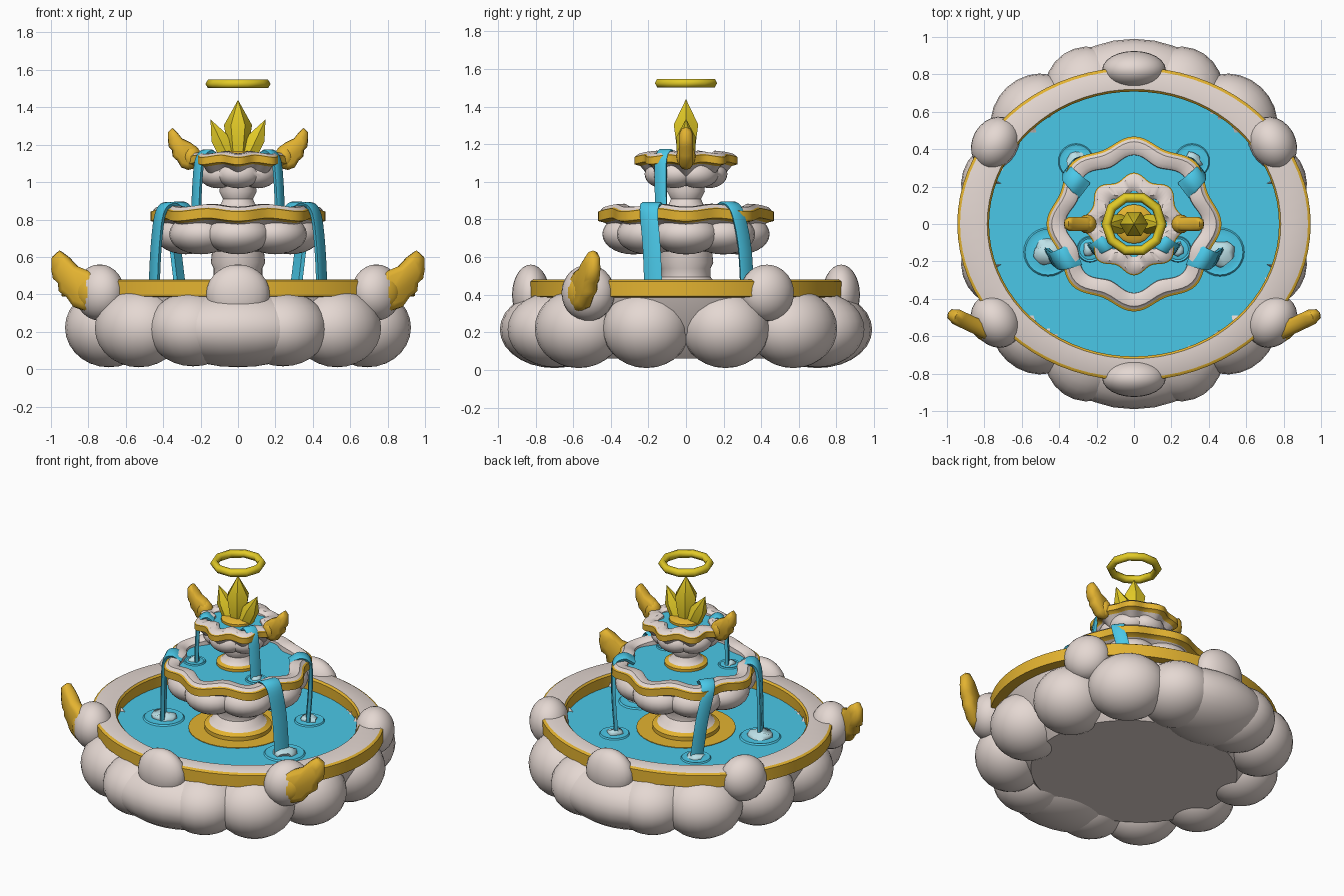
import bpy, bmesh, math, random
from mathutils import Vector, Matrix

if "Cube" in bpy.data.objects:
    bpy.data.objects.remove(bpy.data.objects["Cube"])

random.seed(4)

def material(name, c):
    m = bpy.data.materials.new(name)
    m.diffuse_color = (*c, 1)
    m.use_nodes = True
    m.node_tree.nodes["Principled BSDF"].inputs["Base Color"].default_value = m.diffuse_color
    return m

CLOUD = material("cloud white", (0.78, 0.685, 0.645))
GOLD = material("warm gold", (0.77, 0.45, 0.03))
YELLOW = material("bright yellow gold", (0.76, 0.59, 0.02))
WATER = material("water blue", (0.075, 0.63, 0.88))
FOAM = material("pale foam", (0.58, 0.86, 0.92))
LOW, MID = 0.395, 0.838  # water levels

def finish(name, bm, mats, smooth=None):
    bmesh.ops.remove_doubles(bm, verts=bm.verts, dist=1e-5)
    bmesh.ops.recalc_face_normals(bm, faces=bm.faces)
    me = bpy.data.meshes.new(name)
    bm.to_mesh(me)
    bm.free()
    for m in mats:
        me.materials.append(m)
    ob = bpy.data.objects.new(name, me)
    bpy.context.collection.objects.link(ob)
    if smooth:
        bpy.ops.object.select_all(action='DESELECT')
        ob.select_set(True)
        bpy.context.view_layer.objects.active = ob
        bpy.ops.object.shade_smooth_by_angle(angle=math.radians(smooth))
    return ob

def lathe(name, prof, gold=(), mats=(CLOUD, GOLD), lobes=0, amp=0, wave=0, seg=64, at=(0, 0)):
    """Spin (r, z) or (rx, ry, z) points; segments listed in gold use the second material."""
    bm = bmesh.new()
    rings = []
    for p in prof:
        rx, ry, z = p if len(p) == 3 else (p[0], p[0], p[1])
        ring = []
        for i in range(seg):
            a = 2 * math.pi * i / seg
            k = amp * math.cos(lobes * a) if rx > 0.6 * prof[0][0] else 0
            w = wave * math.cos(lobes * a) if k else 0
            ring.append(bm.verts.new((at[0] + (rx + k) * math.cos(a), at[1] + (ry + k) * math.sin(a), z - w)))
        rings.append(ring)
    for j in range(len(rings) - 1):
        for i in range(seg):
            n = (i + 1) % seg
            f = bm.faces.new((rings[j][i], rings[j][n], rings[j + 1][n], rings[j + 1][i]))
            f.material_index = 1 if j in gold else 0
    return finish(name, bm, mats, 40)

def puffs(name, items, mat=CLOUD, inner=None):
    """Ellipsoids: (x, y, z, tangent radius, radial radius, z radius); inner = (rx, ry, z) basin cut-out."""
    bm = bmesh.new()
    for x, y, z, rt, rr, rz in items:
        M = Matrix.Translation((x, y, z)) @ Matrix.Rotation(math.atan2(y, x), 4, 'Z') @ Matrix.Diagonal((rr, rt, rz, 1))
        bmesh.ops.create_uvsphere(bm, u_segments=24, v_segments=14, radius=1, matrix=M)
    if inner:  # press cloud tops below the water inside the basin
        for v in bm.verts:
            if (v.co.x / inner[0]) ** 2 + (v.co.y / inner[1]) ** 2 < 1 and v.co.z < 0.45:
                v.co.z = min(v.co.z, inner[2])
    return finish(name, bm, [mat], 60)

# --- lower basin ---
lathe("lower_basin", [(0.78, 0.71, 0.34), (0.775, 0.708, 0.468), (0.785, 0.72, 0.48), (0.93, 0.822, 0.48),
                      (0.945, 0.838, 0.47), (0.945, 0.838, 0.39), (0.88, 0.79, 0.385), (0.8, 0.74, 0.2),
                      (0.66, 0.62, 0.06), (0, 0, 0.06)], gold=(0, 1, 3, 4, 5), seg=72)
lathe("lower_water", [(0.785, 0.715, LOW), (0, 0, LOW)], mats=[WATER], seg=72)
lathe("column_floor_plate", [(0.31, LOW - 0.002), (0.31, LOW + 0.004), (0, LOW + 0.004)], mats=[GOLD], seg=32)

# --- base clouds, mirrored in x and y ---
base = []
for s in (1, -1):
    base.append((0, s * 0.70, 0.215, 0.43, 0.29, 0.205))
    base.append((0, s * 0.825, 0.40, 0.17, 0.10, 0.16))
    for t in (1, -1):
        base += [(t * 0.69, s * 0.21, 0.222, 0.235, 0.235, 0.212),
                 (t * 0.53, s * 0.57, 0.22, 0.25, 0.22, 0.21),
                 (t * 0.24, s * 0.70, 0.215, 0.24, 0.25, 0.20),
                 (t * 0.74, 0.43 if s > 0 else -0.52, 0.41, 0.15, 0.125, 0.15)]
puffs("base_clouds", base, inner=(0.78, 0.71, LOW - 0.02))

# --- columns ---
lathe("lower_column", [(0.21, LOW), (0.21, 0.425), (0.18, 0.44), (0.16, 0.46), (0.13, 0.495),
                       (0.13, 0.54), (0.145, 0.57), (0.14, 0.62), (0.15, 0.66)], gold=(0, 1), seg=40)
lathe("upper_column", [(0.135, 0.83), (0.135, 0.856), (0.11, 0.865), (0.09, 0.885), (0.08, 0.91),
                       (0.10, 0.95), (0.09, 1.02)], gold=(0, 1), seg=40)

# --- scalloped bowls ---
lathe("middle_bowl", [(0.345, 0.80), (0.35, 0.86), (0.375, 0.876), (0.42, 0.873), (0.435, 0.855), (0.448, 0.85),
                      (0.448, 0.80), (0.41, 0.79), (0.30, 0.67), (0.15, 0.63), (0, 0.63)],
      gold=(4, 5, 6), lobes=8, amp=0.02, wave=0.008, seg=96)
lathe("middle_water", [(0.385, MID), (0, MID)], mats=[WATER])
lathe("upper_bowl", [(0.155, 1.09), (0.16, 1.145), (0.185, 1.16), (0.235, 1.155), (0.25, 1.142), (0.257, 1.138),
                     (0.257, 1.10), (0.225, 1.09), (0.15, 1.0), (0.08, 0.975), (0, 0.975)],
      gold=(4, 5, 6), lobes=8, amp=0.018, wave=0.006, seg=96)
lathe("upper_water", [(0.18, 1.135), (0, 1.135)], mats=[WATER])

def puff_ring(name, n, r, z, rt, rr, rz):
    angles = [2 * math.pi * i / n - math.pi / 2 for i in range(n)]
    puffs(name, [(r * math.cos(a), r * math.sin(a), z, rt, rr, rz) for a in angles])

puff_ring("middle_bowl_clouds", 8, 0.28, 0.722, 0.175, 0.165, 0.108)
puff_ring("upper_bowl_clouds", 6, 0.125, 1.042, 0.115, 0.095, 0.075)

# --- water streams ---
def stream(name, pts, width, thick=0.026):
    pts = [Vector(p) for p in pts]
    # smooth the path with a Catmull-Rom spline
    ext = [2 * pts[0] - pts[1]] + pts + [2 * pts[-1] - pts[-2]]
    path = []
    for i in range(1, len(ext) - 2):
        a, b, c, d = ext[i - 1:i + 3]
        for k in range(5):
            t = k / 5
            path.append(0.5 * (2 * b + (c - a) * t + (2 * a - 5 * b + 4 * c - d) * t * t + (3 * b - a - 3 * c + d) * t ** 3))
    path.append(pts[-1])
    out = Vector((pts[2].x, pts[2].y, 0)).normalized()
    side = Vector((-out.y, out.x, 0))
    bm = bmesh.new()
    prev = None
    for i, p in enumerate(path):
        tan = (path[min(i + 1, len(path) - 1)] - path[max(i - 1, 0)]).normalized()
        nor = side.cross(tan).normalized()
        w = width * (1.25 - 0.25 * min(1, i / 10))
        ring = [bm.verts.new(p + side * w / 2 * u + nor * thick / 2 * v)
                for u, v in ((-1, -0.5), (-0.8, 1), (0.8, 1), (1, -0.5), (0.8, -1), (-0.8, -1))]
        if prev:
            for k in range(6):
                bm.faces.new((prev[k], prev[(k + 1) % 6], ring[(k + 1) % 6], ring[k]))
        else:
            bm.faces.new(ring)
        prev = ring
    bm.faces.new(prev)
    finish(name, bm, [WATER], 60)

def splash(name, x, y, z, r):
    # ripple rings with a jagged mound of foam
    lathe(name + "_ripple", [(r, z + 0.001), (r * 0.94, z + 0.010), (r * 0.8, z + 0.006), (r * 0.65, z + 0.010), (0, z + 0.007)],
          mats=[WATER], seg=28, at=(x, y))
    bm = bmesh.new()
    bmesh.ops.create_icosphere(bm, subdivisions=2, radius=1)
    for v in bm.verts:
        v.co *= random.uniform(0.65, 1.15)
        v.co = Vector((x + v.co.x * r * 0.6, y + v.co.y * r * 0.6, z + 0.008 + v.co.z * r * 0.32))
    finish(name + "_foam", bm, [FOAM], 80)

for s, tag in ((1, "right"), (-1, "left")):
    stream(f"front_stream_{tag}", [(s * 0.31, -0.16, 0.85), (s * 0.37, -0.185, 0.88), (s * 0.415, -0.195, 0.83),
                                   (s * 0.438, -0.18, 0.65), (s * 0.45, -0.17, LOW)], 0.105)
    stream(f"back_stream_{tag}", [(s * 0.27, 0.18, 0.85), (s * 0.315, 0.225, 0.883), (s * 0.355, 0.272, 0.835),
                                  (s * 0.335, 0.31, 0.65), (s * 0.305, 0.325, LOW)], 0.085)
    stream(f"upper_stream_{tag}", [(s * 0.13, -0.085, 1.135), (s * 0.165, -0.11, 1.162), (s * 0.203, -0.13, 1.12),
                                   (s * 0.217, -0.133, 1.0), (s * 0.224, -0.13, MID)], 0.072)
    splash(f"front_splash_{tag}", s * 0.46, -0.15, LOW, 0.13)
    splash(f"back_splash_{tag}", s * 0.31, 0.335, LOW, 0.095)
    splash(f"upper_splash_{tag}", s * 0.235, -0.135, MID, 0.07)

# --- crystal crown and halo ---
lathe("crown_base", [(0.105, 1.12), (0.105, 1.15), (0.085, 1.165), (0, 1.165)], mats=[GOLD], seg=20)

def crystal(name, a, b, r, mid, base):
    a, b = Vector(a), Vector(b)
    rot = (b - a).to_track_quat('Z', 'Y').to_matrix()
    bm = bmesh.new()
    rings = [[bm.verts.new(a + (b - a) * t + rot @ Vector((q * math.cos(k * math.pi / 3), q * math.sin(k * math.pi / 3), 0)))
              for k in range(6)] for t, q in ((0, base), (mid, r))]
    tip = bm.verts.new(b)
    bm.faces.new(rings[0])
    for k in range(6):
        n = (k + 1) % 6
        bm.faces.new((rings[0][k], rings[0][n], rings[1][n], rings[1][k]))
        bm.faces.new((rings[1][k], rings[1][n], tip))
    finish(name, bm, [YELLOW], 50)

crystal("crown_center", (0, 0, 1.14), (0, 0, 1.44), 0.075, 0.55, 0.05)
for s, tag in ((1, "right"), (-1, "left")):
    crystal(f"crown_point_{tag}", (s * 0.055, 0, 1.14), (s * 0.147, 0, 1.335), 0.052, 0.5, 0.05)

bpy.ops.mesh.primitive_torus_add(location=(0, 0, 1.525), major_radius=0.148, minor_radius=0.026,
                                 major_segments=10, minor_segments=6)
halo = bpy.context.object
halo.name = "halo"
halo.data.materials.append(YELLOW)
bpy.ops.object.shade_smooth_by_angle(angle=math.radians(65))

# --- wings: outline with pillowed sides and a rounded root ---
OUTLINE = [(0, 0.25), (0.08, 0.48), (0.3, 0.64), (0.58, 0.75), (0.74, 0.91), (0.87, 1), (0.99, 0.9), (1, 0.7),
           (0.97, 0.54), (0.88, 0.47), (0.86, 0.32), (0.72, 0.22), (0.6, 0.06), (0.4, 0.0), (0.14, 0.05)]

def wing(name, root, tip, z0, z1, thick):
    root, tip = Vector((*root, 0)), Vector((*tip, 0))
    along = tip - root
    nor = along.cross(Vector((0, 0, 1))).normalized()
    P = lambda u, v, d: root + along * u + Vector((0, 0, z0 + (z1 - z0) * v)) + nor * d
    bm = bmesh.new()
    cu, cv = 0.52, 0.45
    rows = [[bm.verts.new(P(cu + (u - cu) * k, cv + (v - cv) * k, d * thick)) for u, v in OUTLINE]
            for k, d in ((0.7, -0.5), (0.95, -0.3), (1, 0), (0.95, 0.3), (0.7, 0.5))]
    n = len(OUTLINE)
    for r0, r1 in zip(rows, rows[1:]):
        for i in range(n):
            bm.faces.new((r0[i], r0[(i + 1) % n], r1[(i + 1) % n], r1[i]))
    bm.faces.new(rows[0])
    bm.faces.new(rows[-1])
    # rounded curl at the wing root
    h = z1 - z0
    M = Matrix.Translation(P(0.3, 0.31, 0)) @ Matrix.Rotation(math.atan2(along.y, along.x), 4, 'Z') @ Matrix.Diagonal((along.length * 0.28, thick * 0.68, h * 0.29, 1))
    bmesh.ops.create_uvsphere(bm, u_segments=16, v_segments=10, radius=1, matrix=M)
    finish(name, bm, [GOLD], 60)

for s, tag in ((1, "right"), (-1, "left")):
    wing(f"large_wing_{tag}", (s * 0.69, -0.62), (s * 0.995, -0.475), 0.31, 0.635, 0.085)
    wing(f"small_wing_{tag}", (s * 0.195, 0), (s * 0.375, 0), 1.065, 1.29, 0.075)
